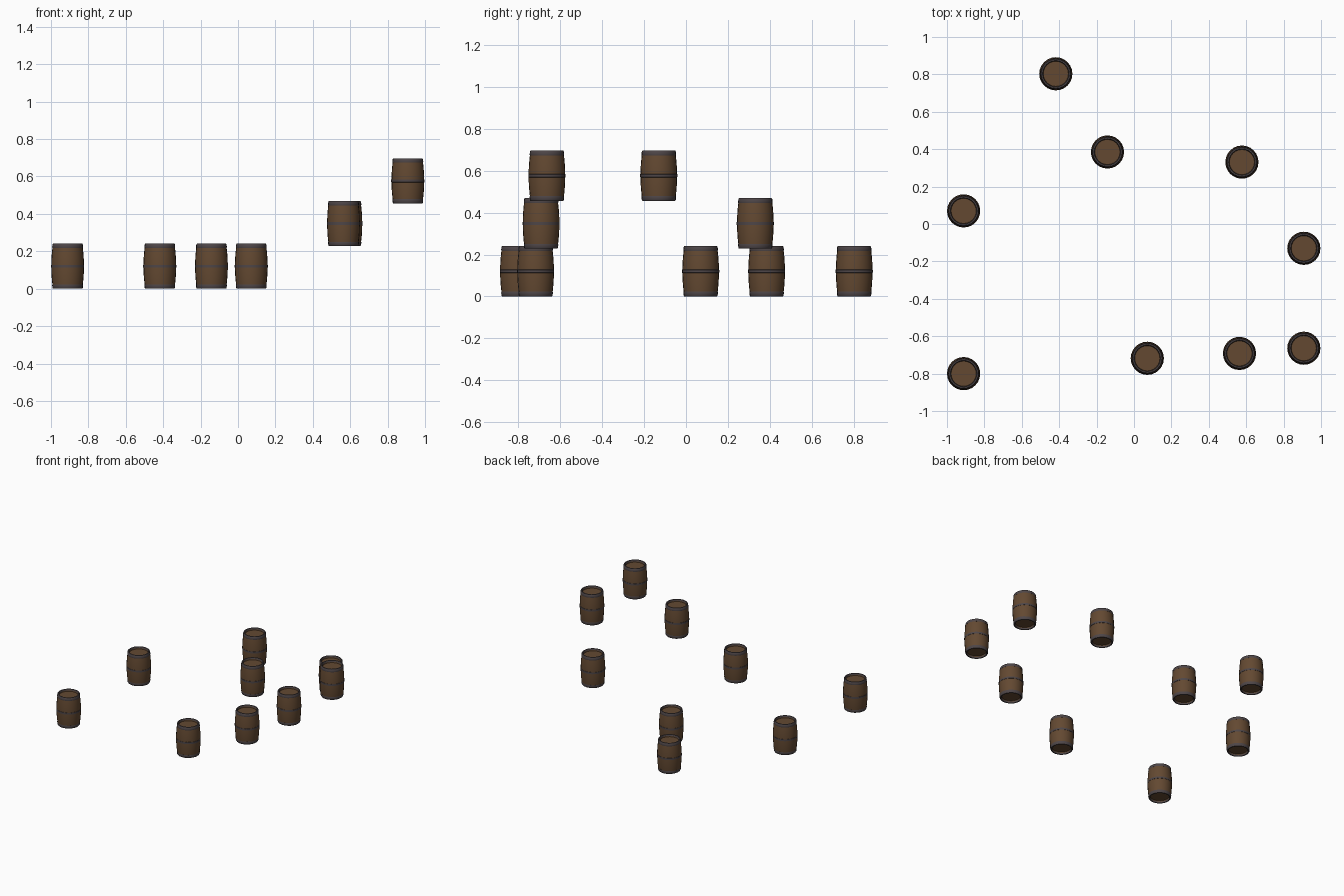
import bpy, bmesh, math

if "Cube" in bpy.data.objects:
    bpy.data.objects.remove(bpy.data.objects["Cube"])

SEG = 24
H = 0.241          # barrel height
STEP = 0.228       # height of each raised level


def material(name, rgb):
    m = bpy.data.materials.new(name)
    m.diffuse_color = (*rgb, 1)
    m.use_nodes = True
    m.node_tree.nodes["Principled BSDF"].inputs["Base Color"].default_value = m.diffuse_color
    return m


wood = material("brown wood", (0.125, 0.066, 0.031))
iron = material("dark iron", (0.075, 0.060, 0.063))


def lathe(name, profile, mat, closed=False):
    """Revolve (radius, z) points about z; radius 0 becomes a pole."""
    bm = bmesh.new()
    rings = []
    for r, z in profile:
        if r == 0:
            rings.append([bm.verts.new((0, 0, z))] * SEG)
        else:
            rings.append([bm.verts.new((r * math.cos(2 * math.pi * i / SEG),
                                        r * math.sin(2 * math.pi * i / SEG), z))
                          for i in range(SEG)])
    pairs = list(zip(rings, rings[1:]))
    if closed:
        pairs.append((rings[-1], rings[0]))
    for a, b in pairs:
        for i in range(SEG):
            j = (i + 1) % SEG
            quad = list(dict.fromkeys((a[i], a[j], b[j], b[i])))
            bm.faces.new(quad)
    bmesh.ops.recalc_face_normals(bm, faces=bm.faces)
    for f in bm.faces:
        f.smooth = True
    for e in bm.edges:
        if len(e.link_faces) == 2 and e.calc_face_angle() > math.radians(40):
            e.smooth = False
    me = bpy.data.meshes.new(name)
    bm.to_mesh(me)
    bm.free()
    me.materials.append(mat)
    return me


def bulge(z):
    t = (z - H / 2) / (H / 2)
    return 0.0875 - 0.0095 * t * t


# bulged staves with a recessed lid at both ends
heights = [0.004 + (H - 0.008) * k / 10 for k in range(11)]
body_profile = ([(0, 0.016), (0.067, 0.016), (0.069, 0.004)]
                + [(bulge(z), z) for z in heights]
                + [(0.069, H - 0.004), (0.067, H - 0.016), (0, H - 0.016)])
body = lathe("barrel_staves", body_profile, wood)

# rounded iron rims at the ends
rim = [(0.068, 0.004), (0.071, 0.0), (0.078, 0.0), (0.081, 0.005),
       (0.0825, 0.018), (0.0815, 0.023), (0.078, 0.023), (0.068, 0.012)]
bottom_rim = lathe("bottom_rim", rim, iron, True)
top_rim = lathe("top_rim", [(r, H - z) for r, z in rim], iron, True)

# hoop round the belly
m = H / 2
hoop = lathe("middle_hoop", [(0.086, m - 0.008), (0.0888, m - 0.007),
                             (0.0888, m + 0.007), (0.086, m + 0.008)], iron, True)

# barrel places: x, y, level
places = [(-0.911, 0.07, 0), (-0.911, -0.80, 0), (-0.418, 0.803, 0),
          (-0.142, 0.385, 0), (0.071, -0.718, 0),
          (0.577, 0.331, 1), (0.564, -0.692, 1),
          (0.908, -0.13, 2), (0.908, -0.664, 2)]

for n, (x, y, level) in enumerate(places, 1):
    for me in (body, bottom_rim, top_rim, hoop):
        ob = bpy.data.objects.new(f"{me.name}_{n}", me)
        ob.location = (x, y, level * STEP)
        bpy.context.collection.objects.link(ob)
